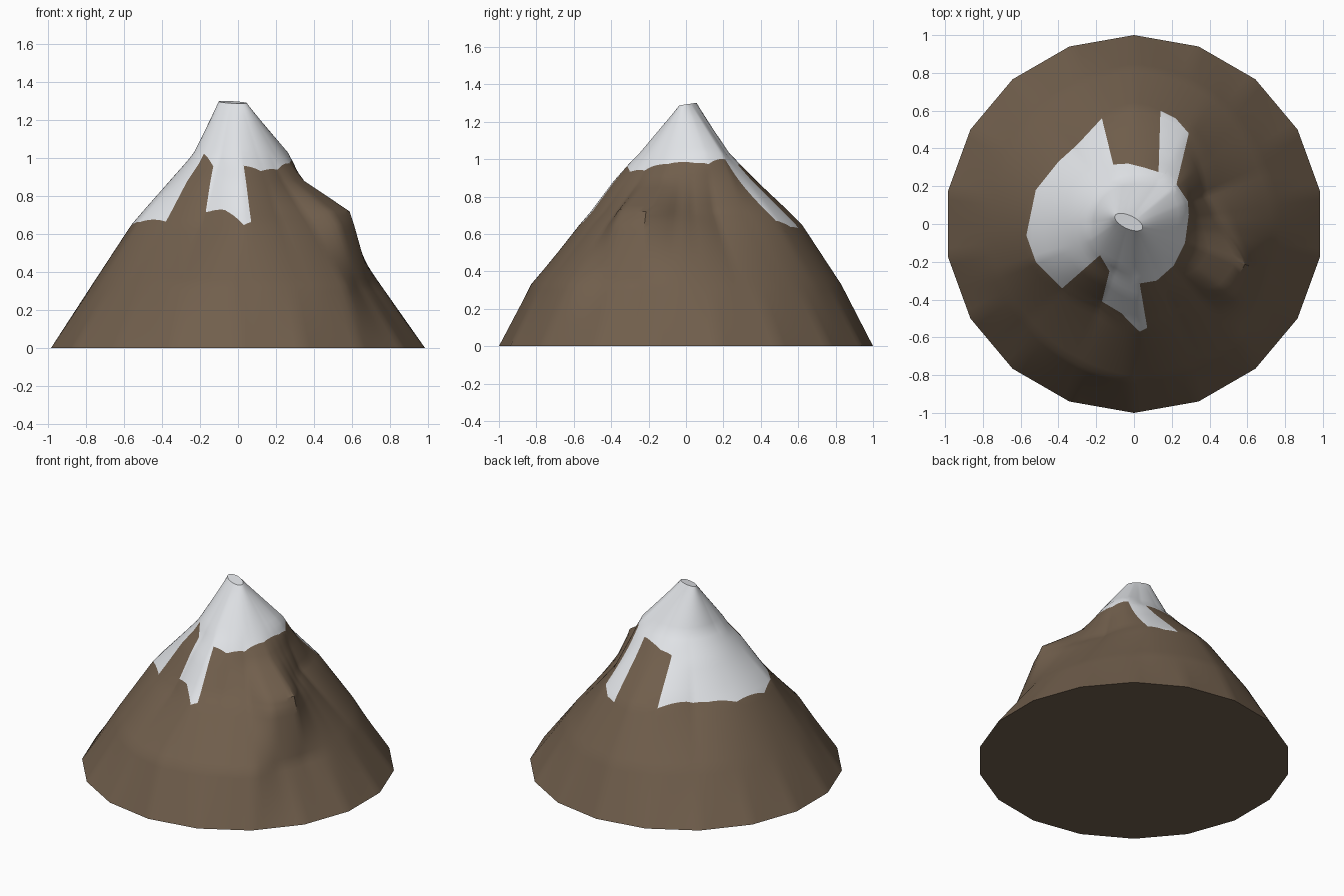
import bpy, bmesh, math
from mathutils import Vector

if "Cube" in bpy.data.objects:
    bpy.data.objects.remove(bpy.data.objects["Cube"])

SIDES, SEG = 18, 144          # base polygon sides, fine angular steps
LEVELS = [0.33, 0.65, 0.72, 0.88, 0.97, 1.03]
COUNTS = [10, 9, 3, 5, 3, 2, 8]   # rings between the height levels
# direction in degrees -> radius of the slope at each height level
SLOPES = {
    -138: (.77, .52, .47, .36, .28, .24),
    -112: (.80, .49, .44, .34, .27, .235),
    -92: (.83, .56, .50, .38, .30, .25),
    -87: (.82, .57, .51, .39, .31, .25),
    -65: (.82, .55, .48, .36, .29, .24),
    -47: (.835, .57, .50, .345, .282, .24),
    -36: (.775, .655, .60, .36, .285, .24),
    -20: (.745, .65, .625, .37, .29, .245),
    -6: (.755, .545, .48, .345, .29, .25),
    5: (.75, .50, .43, .335, .295, .26),
    22: (.745, .46, .40, .335, .31, .28),
    42: (.77, .52, .46, .375, .325, .29),
    59: (.80, .58, .52, .38, .31, .25),
    90: (.83, .62, .55, .38, .29, .23),
    107: (.81, .59, .53, .37, .29, .23),
    130: (.78, .53, .48, .36, .28, .23),
    160: (.77, .55, .49, .36, .28, .23),
    180: (.77, .56, .50, .36, .28, .23),
    200: (.78, .57, .51, .36, .28, .24),
}
# outline of the snow seen from above
SNOW = [(.29, .05), (.285, .12), (.225, .21), (.29, .48), (.22, .56), (.14, .60),
        (.13, .275), (.05, .30), (-.03, .32), (-.11, .315), (-.17, .56), (-.30, .42),
        (-.40, .33), (-.52, .18), (-.57, -.06), (-.52, -.20), (-.38, -.34),
        (-.18, -.165), (-.13, -.25), (-.17, -.41), (-.07, -.47), (.03, -.57), (.07, -.55),
        (.03, -.315), (.12, -.30), (.21, -.22), (.27, -.10)]


def material(name, rgb):
    m = bpy.data.materials.new(name)
    m.diffuse_color = (*rgb, 1)
    m.use_nodes = True
    m.node_tree.nodes["Principled BSDF"].inputs["Base Color"].default_value = m.diffuse_color
    return m


def slope_radii(deg):
    """Blend the radii of the two nearest listed directions."""
    keys = sorted(SLOPES)
    deg = (deg + 138) % 360 - 138
    keys.append(keys[0] + 360)
    for a, b in zip(keys, keys[1:]):
        if a <= deg <= b:
            t = (deg - a) / (b - a)
            end = SLOPES[b] if b in SLOPES else SLOPES[b - 360]
            return [p + (q - p) * t for p, q in zip(SLOPES[a], end)]


def key_points(i):
    """Key points of one slope line, from foot to summit rim."""
    deg = 90 + i * 360 / SEG
    a = math.radians(deg)
    d = Vector((math.cos(a), math.sin(a), 0))
    half = 180 / SIDES
    off = (deg - 90) % (2 * half) - half
    foot = math.cos(math.radians(half)) / math.cos(math.radians(off))
    pts = [d * foot]
    pts += [d * r + Vector((0, 0, z)) for r, z in zip(slope_radii(deg), LEVELS)]
    # tilted oval summit
    tilt = math.radians(-25)
    u, v = .08 * math.cos(a - tilt), .035 * math.sin(a - tilt)
    x = -.028 + u * math.cos(tilt) - v * math.sin(tilt)
    y = .01 + u * math.sin(tilt) + v * math.cos(tilt)
    return pts + [Vector((x, y, 1.294 + .15 * (y - .01)))]


def inside(x, y):
    hit = False
    for (ax, ay), (bx, by) in zip(SNOW, SNOW[1:] + SNOW[:1]):
        if (ay > y) != (by > y) and x < ax + (y - ay) * (bx - ax) / (by - ay):
            hit = not hit
    return hit


def near(c, a, b):
    ab = b - a
    t = max(0, min(1, (c - a).dot(ab) / ab.length_squared))
    return (c - a - ab * t).length < .05


# slope surface, with the same ring count in every direction
bm = bmesh.new()
cols = []
for i in range(SEG):
    keys = key_points(i)
    line = [p.lerp(q, k / n) for p, q, n in zip(keys, keys[1:], COUNTS) for k in range(n)]
    cols.append([bm.verts.new(p) for p in line + keys[-1:]])
for i, col in enumerate(cols):
    nxt = cols[(i + 1) % SEG]
    for k in range(len(col) - 1):
        bm.faces.new((col[k], nxt[k], nxt[k + 1], col[k + 1]))
# summit and underside
bm.faces.new([c[-1] for c in cols])
bm.faces.new([c[0] for c in reversed(cols)])

# cut the snow outline into the slopes
for p, q in zip(SNOW, SNOW[1:] + SNOW[:1]):
    a, b = Vector((*p, 0)), Vector((*q, 0))
    faces = []
    for f in bm.faces:
        c = f.calc_center_median()
        if .4 < c.z < 1.2 and near(Vector((c.x, c.y, 0)), a, b):
            faces.append(f)
    geom = set(faces)
    for f in faces:
        geom.update(f.edges)
        geom.update(f.verts)
    bmesh.ops.bisect_plane(bm, geom=list(geom), dist=1e-5, plane_co=a,
                           plane_no=Vector((b.y - a.y, a.x - b.x, 0)).normalized())

# snow inside the outline, rock elsewhere
for f in bm.faces:
    c = f.calc_center_median()
    f.material_index = int(c.z > .3 and inside(c.x, c.y))
bmesh.ops.recalc_face_normals(bm, faces=bm.faces)

mesh = bpy.data.meshes.new("mountain")
bm.to_mesh(mesh)
bm.free()
mesh.materials.append(material("brown rock", (.165, .114, .073)))
mesh.materials.append(material("white snow", (.79, .81, .84)))
mountain = bpy.data.objects.new("mountain", mesh)
bpy.context.collection.objects.link(mountain)
bpy.context.view_layer.objects.active = mountain
mountain.select_set(True)
bpy.ops.object.shade_smooth_by_angle(angle=math.radians(30))
